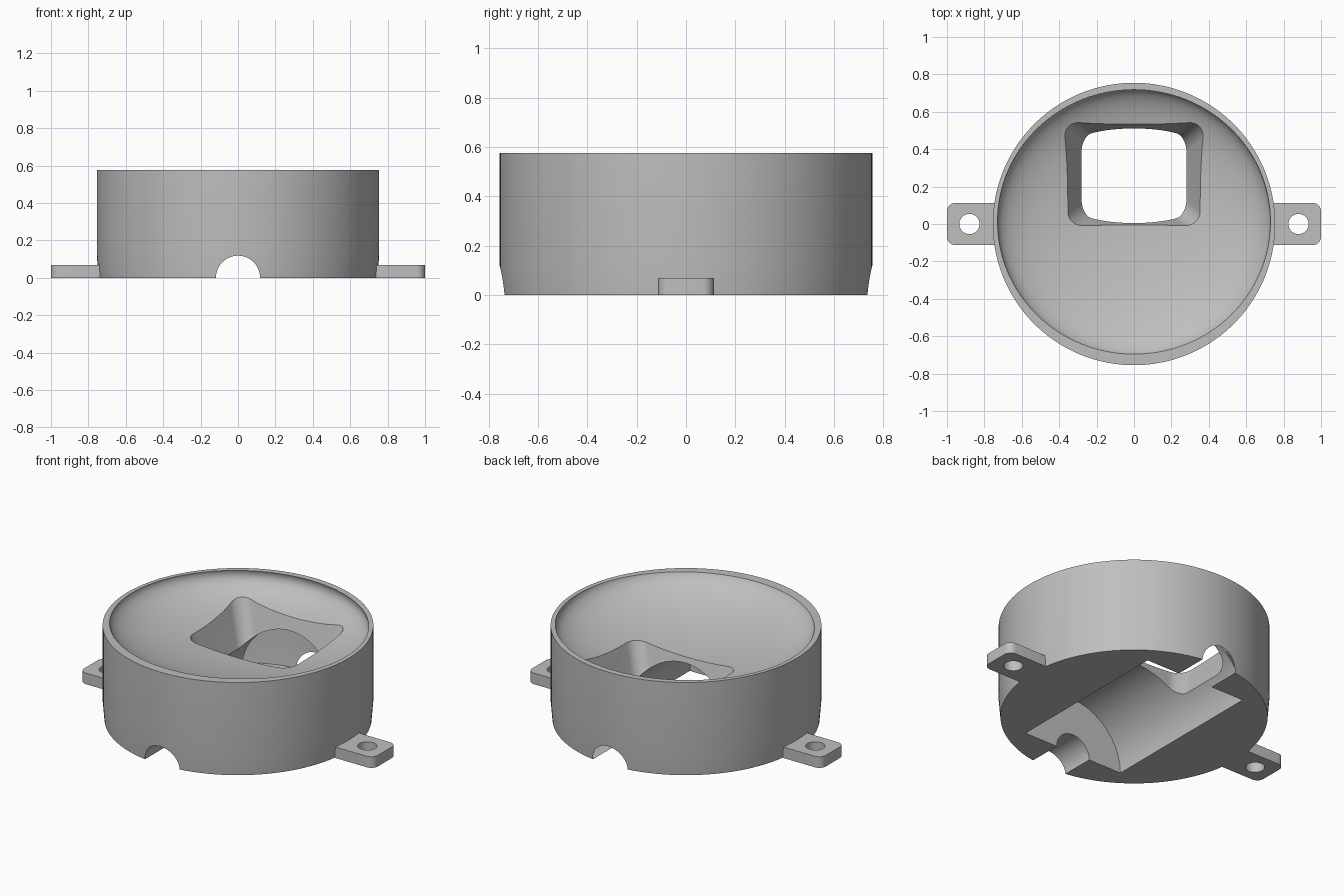
import bpy, bmesh
from math import sin, cos, pi, radians

old = bpy.data.objects.get("Cube")
if old:
    bpy.data.objects.remove(old, do_unlink=True)

grey = bpy.data.materials.new("matte_grey")
grey.use_nodes = True
grey.diffuse_color = (0.52, 0.52, 0.52, 1)
grey.node_tree.nodes["Principled BSDF"].inputs["Base Color"].default_value = (0.52, 0.52, 0.52, 1)


def circle(r, n=128):
    return [(r * cos(2 * pi * i / n), r * sin(2 * pi * i / n)) for i in range(n)]


def rounded_rect(hx, hy, r, cx=0, cy=0, steps=10):
    """Outline of a rectangle with rounded corners, counter-clockwise."""
    points = []
    for q, (sx, sy) in enumerate([(1, 1), (-1, 1), (-1, -1), (1, -1)]):
        for i in range(steps + 1):
            a = (q + i / steps) * pi / 2
            points.append((cx + sx * (hx - r) + r * cos(a), cy + sy * (hy - r) + r * sin(a)))
    return points


def loft(name, sections):
    """Closed solid through (height, outline) sections."""
    bm = bmesh.new()
    rings = [[bm.verts.new((x, y, z)) for x, y in outline] for z, outline in sections]
    n = len(rings[0])
    for low, high in zip(rings, rings[1:]):
        for i in range(n):
            j = (i + 1) % n
            bm.faces.new((low[i], low[j], high[j], high[i]))
    bm.faces.new(rings[0][::-1])
    bm.faces.new(rings[-1])
    mesh = bpy.data.meshes.new(name)
    bm.to_mesh(mesh)
    bm.free()
    mesh.materials.append(grey)
    ob = bpy.data.objects.new(name, mesh)
    bpy.context.collection.objects.link(ob)
    return ob


def rod(name, r, length):
    """Cylinder lying along y on the ground plane."""
    ob = loft(name, [(-length / 2, circle(r)), (length / 2, circle(r))])
    ob.rotation_euler.x = pi / 2
    return ob


def activate(ob):
    bpy.ops.object.select_all(action='DESELECT')
    ob.select_set(True)
    bpy.context.view_layer.objects.active = ob


def carve(target, cutter):
    cutter.hide_render = True
    mod = target.modifiers.new(cutter.name, 'BOOLEAN')
    mod.operation = 'DIFFERENCE'
    mod.solver = 'EXACT'
    mod.object = cutter
    activate(target)
    bpy.ops.object.modifier_apply(modifier=mod.name)
    bpy.data.objects.remove(cutter, do_unlink=True)


def smooth(ob):
    activate(ob)
    bpy.ops.object.shade_smooth_by_angle(angle=radians(30))


# Round body with a slightly tapered foot
body = loft("round_body", [(0, circle(0.745)), (0.12, circle(0.755)), (0.575, circle(0.755))])

# Shallow dish in the top, leaning a little to the back
bpy.ops.mesh.primitive_uv_sphere_add(segments=128, ring_count=64, radius=1, location=(0, 0.01, 0.577))
dish = bpy.context.object
dish.name = "dish_cutter"
dish.scale = (0.73, 0.715, 0.2)
dish.rotation_euler.x = radians(-2.5)
dish.data.materials.append(grey)
carve(body, dish)

# Half-round chamber underneath and the narrow channel through both ends
carve(body, rod("chamber_cutter", 0.345, 1.06))
carve(body, rod("channel_cutter", 0.118, 2))

# Flared window from the dish into the chamber
window = [(z, rounded_rect(0.28 + 0.37 * (z - 0.2), 0.253 + 0.3 * (z - 0.345), 0.08, 0, 0.258))
          for z in (0.1, 0.7)]
carve(body, loft("window_cutter", window))
smooth(body)

# Screw tabs on both sides
for side, label in ((1, "left"), (-1, "right")):
    outline = rounded_rect(0.15, 0.113, 0.045, side * 0.85)
    tab = loft(label + "_screw_tab", [(0, outline), (0.068, outline)])
    hole = loft("hole_cutter", [(-0.1, circle(0.054, 48)), (0.2, circle(0.054, 48))])
    hole.location.x = side * 0.88
    bpy.context.view_layer.update()
    carve(tab, hole)
    smooth(tab)
